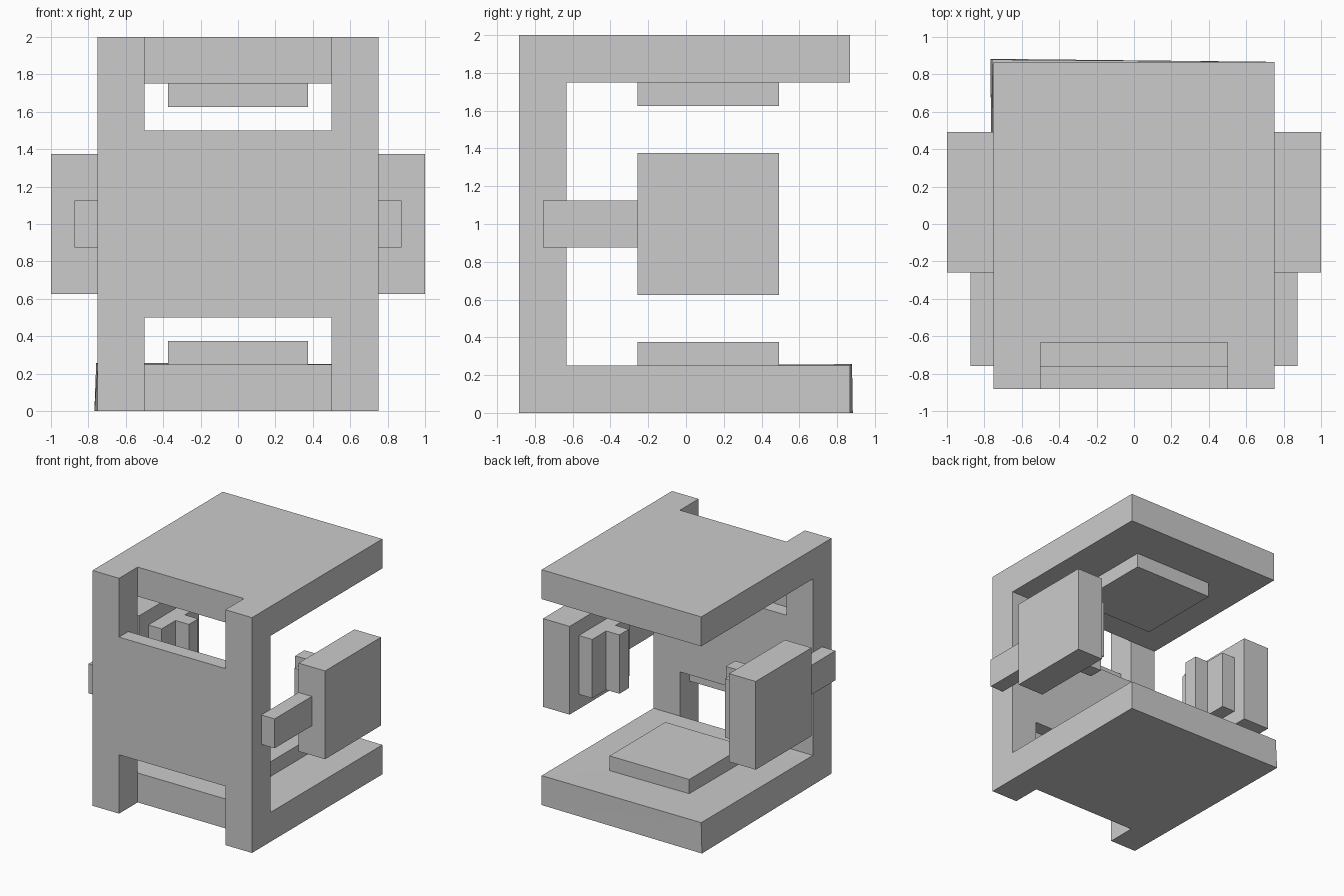
import bpy, bmesh
from mathutils import Vector

if "Cube" in bpy.data.objects:
    bpy.data.objects.remove(bpy.data.objects["Cube"])

FRONT, INNER, BACK = -0.883, -0.633, 0.867   # outer front, inside of front wall, open back
MID = 0.117                                  # y centre of the pads


def prism(name, points, depth):
    """Closed prism: a flat loop of 3D points swept along a depth vector."""
    bm = bmesh.new()
    face = bm.faces.new([bm.verts.new(p) for p in points])
    ext = bmesh.ops.extrude_face_region(bm, geom=[face], use_keep_orig=True)
    verts = [g for g in ext["geom"] if isinstance(g, bmesh.types.BMVert)]
    bmesh.ops.translate(bm, verts=verts, vec=depth)
    bmesh.ops.recalc_face_normals(bm, faces=bm.faces)
    mesh = bpy.data.meshes.new(name)
    bm.to_mesh(mesh)
    bm.free()
    obj = bpy.data.objects.new(name, mesh)
    bpy.context.collection.objects.link(obj)
    return obj


def box(name, x, y, z):
    loop = [(x[0], y[0], z[0]), (x[1], y[0], z[0]), (x[1], y[1], z[0]), (x[0], y[1], z[0])]
    return prism(name, loop, (0, 0, z[1] - z[0]))


def mirror_x(obj):
    obj.modifiers.new("mirror", 'MIRROR').use_axis[0] = True


# C-shaped frame: bottom slab, front wall, top slab
profile = [(FRONT, 0), (BACK, 0), (BACK, 0.25), (INNER, 0.25),
           (INNER, 1.75), (BACK, 1.75), (BACK, 2), (FRONT, 2)]
frame = prism("frame", [(-0.75, y, z) for y, z in profile], (1.5, 0, 0))

# slightly pulled rear corner of the bottom slab
for v in frame.data.vertices:
    if v.co.x < 0 and v.co.y > 0.8 and v.co.z < 0.3:
        v.co += Vector((-0.008, 0.012, 0.008)) if v.co.z > 0.1 else Vector((-0.018, 0.016, 0))
bm = bmesh.new()
bm.from_mesh(frame.data)
bmesh.ops.triangulate(bm, faces=[f for f in bm.faces if len(f.verts) > 4 or
                                 any(v.co.x < -0.751 for v in f.verts)])
bm.to_mesh(frame.data)
bm.free()

# notches and stepped windows at the top and bottom of the front wall
cut = [(-1, 1.5), (-0.758, 1.5), (-0.758, 1.375), (-0.5, 1.375),
       (-0.5, 1.7), (INNER, 1.75), (INNER, 2.2), (-1, 2.2)]
for flip in (False, True):
    cutter = prism("window_cutter", [(-0.5, y, 2 - z if flip else z) for y, z in cut], (1, 0, 0))
    cutter.hide_render = True
    cutter.hide_set(True)
    cutter.display_type = 'WIRE'
    mod = frame.modifiers.new("window", 'BOOLEAN')
    mod.operation, mod.solver, mod.object = 'DIFFERENCE', 'EXACT', cutter

# apply the cuts and drop the cutters
bpy.context.view_layer.update()
mesh = bpy.data.meshes.new_from_object(
    frame.evaluated_get(bpy.context.evaluated_depsgraph_get()))
frame.modifiers.clear()
frame.data = mesh
for obj in [o for o in bpy.data.objects if o.name.startswith("window_cutter")]:
    bpy.data.objects.remove(obj)

# raised pads inside the top and bottom slabs
pad_y = (MID - 0.375, MID + 0.375)
box("bottom_pad", (-0.375, 0.375), pad_y, (0.25, 0.375))
box("top_pad", (-0.375, 0.375), pad_y, (1.625, 1.75))

# side blocks, each with an arm forward to the frame
mirror_x(box("side_block", (0.75, 1.0), pad_y, (0.625, 1.375)))
mirror_x(box("side_arm", (0.75, 0.875), (-0.758, pad_y[0]), (0.875, 1.125)))

# inward plate with a narrow centre rib on each side block
t_shape = [(0.75, -0.25), (0.75, 0.25), (0.625, 0.25), (0.625, 0.0625),
           (0.5, 0.0625), (0.5, -0.0625), (0.625, -0.0625), (0.625, -0.25)]
mirror_x(prism("inner_contact", [(x, MID + y, 0.75) for x, y in t_shape], (0, 0, 0.5)))
